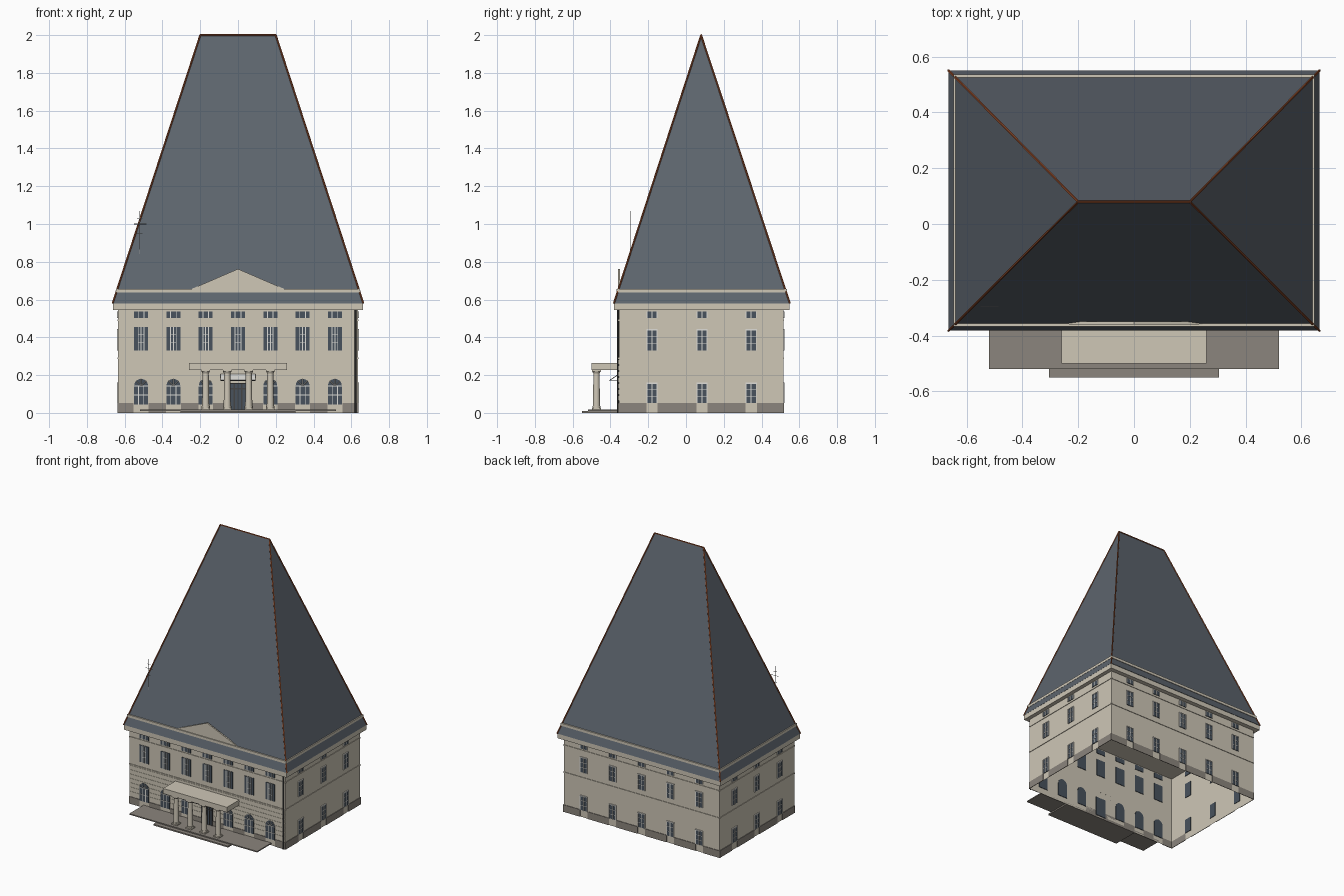
import bpy, bmesh
from math import pi, cos, sin, radians
from mathutils import Matrix, Vector

cube = bpy.data.objects.get("Cube")
if cube:
    bpy.data.objects.remove(cube)


def material(name, rgb):
    m = bpy.data.materials.new(name)
    m.use_nodes = True
    color = (*rgb, 1)
    m.diffuse_color = color
    m.node_tree.nodes["Principled BSDF"].inputs["Base Color"].default_value = color
    return m


CREAM = material("cream_plaster", (.62, .57, .47))
SLATE = material("slate", (.11, .13, .155))
STONE = material("grey_stone", (.26, .235, .205))
GLASS = material("window_glass", (.065, .085, .11))
WHITE = material("white_frame", (.74, .73, .69))
COPPER = material("copper_ridge", (.30, .075, .025))
METAL = material("dark_metal", (.06, .06, .06))
IRON = material("pale_metal", (.3, .3, .3))


def finish(name, bm, mat, mtx=Matrix(), smooth=False):
    bmesh.ops.recalc_face_normals(bm, faces=bm.faces)
    me = bpy.data.meshes.new(name)
    bm.to_mesh(me)
    bm.free()
    me.materials.append(mat)
    ob = bpy.data.objects.new(name, me)
    ob.matrix_world = mtx
    bpy.context.collection.objects.link(ob)
    if smooth:
        bpy.ops.object.select_all(action='DESELECT')
        ob.select_set(True)
        bpy.context.view_layer.objects.active = ob
        bpy.ops.object.shade_smooth_by_angle(angle=radians(40))
    return ob


def box(bm, x0, x1, y0, y1, z0, z1):
    m = Matrix.Translation(((x0 + x1) / 2, (y0 + y1) / 2, (z0 + z1) / 2))
    size = Matrix.Diagonal((x1 - x0, y1 - y0, z1 - z0, 1))
    return bmesh.ops.create_cube(bm, size=1, matrix=m @ size)["verts"]


def rod(bm, a, b, r, sides=6, r2=None):
    a, b = Vector(a), Vector(b)
    d = b - a
    m = Matrix.Translation((a + b) / 2) @ d.to_track_quat('Z', 'Y').to_matrix().to_4x4()
    bmesh.ops.create_cone(bm, cap_ends=True, segments=sides, radius1=r,
                          radius2=r if r2 is None else r2, depth=d.length, matrix=m)


def prism(bm, outline, y0, y1):
    face = bm.faces.new([bm.verts.new((x, y0, z)) for x, z in outline])
    new = bmesh.ops.extrude_face_region(bm, geom=[face])["geom"]
    moved = [v for v in new if isinstance(v, bmesh.types.BMVert)]
    bmesh.ops.translate(bm, vec=(0, y1 - y0, 0), verts=moved)


def boxes(name, mat, *dims, mtx=Matrix()):
    bm = bmesh.new()
    for d in dims:
        box(bm, *d)
    return finish(name, bm, mat, mtx)


HX, Y0, Y1, CY = .634, -.355, .515, .08
HY = (Y1 - Y0) / 2

# Walls, open below
bm = bmesh.new()
box(bm, -HX, HX, Y0, Y1, 0, .55)
bmesh.ops.delete(bm, geom=[f for f in bm.faces if abs(f.normal.z) > .9], context='FACES')
finish("walls", bm, CREAM)

# Cornice and roof
boxes("cornice", CREAM, (-.663, .663, -.381, .547, .545, .58))
bm = bmesh.new()
ends = [(-.2, CY, 2), (.2, CY, 2)]
corners = [(-.664, -.382, .58), (.664, -.382, .58), (.664, .55, .58), (-.664, .55, .58)]
a, b, c, d, l, r = [bm.verts.new(p) for p in corners + ends]
for f in ((a, b, r, l), (b, c, r), (c, d, l, r), (d, a, l), (d, c, b, a)):
    bm.faces.new(f)
finish("roof", bm, SLATE)
boxes("roof_band", CREAM, (-.647, .647, -.367, .535, .637, .656))

bm = bmesh.new()
for corner, end in zip(corners, (ends[0], ends[1], ends[1], ends[0])):
    rod(bm, corner, end, .005)
rod(bm, *ends, .005)
finish("ridge_caps", bm, COPPER)

bm = bmesh.new()
prism(bm, [(-.26, .65), (.26, .65), (0, .762)], -.36, -.35)
finish("pediment", bm, CREAM)

# Aerial on the roof
bm = bmesh.new()
rod(bm, (-.52, -.295, .83), (-.52, -.295, 1.07), .002)
rod(bm, (-.55, -.295, 1), (-.485, -.295, 1), .0015)
for z in (.95, 1.03):
    rod(bm, (-.535, -.295, z), (-.505, -.295, z), .0015)
finish("aerial", bm, IRON)


# Windows: built in a wall frame where -y points outward
def window(glass, frame, u, z0, z1, w, bars, rows):
    box(glass, u - w / 2, u + w / 2, -.004, .004, z0, z1)
    for x in bars:
        box(frame, u + x - .0025, u + x + .0025, -.007, 0, z0, z1)
    for i in range(1, rows):
        z = z0 + (z1 - z0) * i / rows
        lo, hi = min(bars), max(bars)
        box(frame, u + lo, u + hi, -.006, 0, z - .0015, z + .0015)


def arched(glass, frame, u):
    rad, spring = .037, .143
    arch = [(u + rad * cos(pi * i / 12), spring + rad * sin(pi * i / 12)) for i in range(13)]
    prism(glass, arch + [(u - rad, .045), (u + rad, .045)], -.004, .004)
    for x in (-.014, .014):
        box(frame, u + x - .0025, u + x + .0025, -.007, 0, .045, spring)
    for z in (.095, spring):
        box(frame, u - rad, u + rad, -.007, 0, z - .002, z + .002)
    for i in (1, 2, 3):
        t = pi * i / 4
        rod(frame, (u, -.004, spring), (u + rad * cos(t), -.004, spring + rad * sin(t)), .002, 4)


def wall(name, place, half, columns, gap, front=False):
    glass, frame, plinth, course = [bmesh.new() for _ in range(4)]
    for u in columns:
        if front:
            window(glass, frame, u, .33, .455, .074, (-.015, 0, .015), 3)
            window(glass, frame, u, .503, .537, .074, (-.015, .015), 1)
            if u:
                arched(glass, frame, u)
        else:
            edges = (-.027, 0, .027)
            window(glass, frame, u, .33, .44, .058, edges, 3)
            window(glass, frame, u, .503, .537, .058, edges, 1)
            window(glass, frame, u, .052, .157, .058, edges, 3)
            for z in (.44, .157):
                box(frame, u - .03, u + .03, -.007, 0, z - .003, z + .003)
    # Plinth blocks between the window bays
    stops = [-half - .003] + [u + s * gap / 2 for u in columns for s in (-1, 1)] + [half + .003]
    for x0, x1 in zip(stops[::2], stops[1::2]):
        box(plinth, x0, x1, -.004, 0, 0, .052)
    # String courses
    for z in (.29, .49):
        box(course, -half, half, -.004, 0, z - .004, z + .004)
    if front:
        for i in range(7):
            z = .065 + i * .032
            box(course, -half, half, -.002, 0, z, z + .026)
    finish(name + "_glass", glass, GLASS, place)
    finish(name + "_window_frames", frame, WHITE, place)
    finish(name + "_plinth", plinth, STONE, place)
    finish(name + "_courses", course, CREAM, place)


def place(x, y, deg):
    return Matrix.Translation((x, y, 0)) @ Matrix.Rotation(radians(deg), 4, 'Z')


side = [-.26, .005, .265]
wall("front", place(0, Y0, 0), HX, [i * .171 for i in range(-3, 4)], .078, True)
wall("back", place(0, Y1, 180), HX, [i * .235 for i in range(-2, 3)], .06)
wall("left", place(HX, CY, 90), HY, side, .06)
wall("right", place(-HX, CY, -90), HY, [-u for u in reversed(side)], .06)

# Entrance door
boxes("door", GLASS, (-.042, .042, -.361, -.351, .015, .155))
boxes("door_frame", METAL,
      *[(x - .003, x + .003, -.364, -.355, .015, .155) for x in (-.042, -.02, 0, .02, .042)],
      (-.045, .045, -.364, -.355, .125, .131), (-.045, .045, -.364, -.355, .152, .158))

# Canopy over the door
bm = bmesh.new()
for x in (-.09, -.045, 0, .045, .09):
    rod(bm, (x, Y0, .205), (x, -.405, .172), .002)
    rod(bm, (x, Y0, .172), (x, -.405, .172), .0015)
rod(bm, (-.092, -.405, .172), (.092, -.405, .172), .002)
finish("canopy_bars", bm, METAL)
bm = bmesh.new()
bm.faces.new([bm.verts.new(p) for p in ((-.09, Y0, .207), (-.09, -.405, .174),
                                        (.09, -.405, .174), (.09, Y0, .207))])
finish("canopy_pane", bm, WHITE)

# Portico
boxes("portico_roof", CREAM, (-.26, .26, -.5, Y0, .227, .265))
bm = bmesh.new()
for x in (-.171, -.057, .057, .171):
    y = -.474
    box(bm, x - .023, x + .023, y - .023, y + .023, .016, .026)
    rod(bm, (x, y, .026), (x, y, .036), .022, 16)
    rod(bm, (x, y, .036), (x, y, .208), .019, 16, .016)
    rod(bm, (x, y, .208), (x, y, .219), .016, 16, .022)
    box(bm, x - .023, x + .023, y - .023, y + .023, .219, .227)
finish("portico_columns", bm, CREAM, smooth=True)

# Terrace and step
boxes("terrace", STONE, (-.52, .52, -.52, Y0, .01, .018))
boxes("step", STONE, (-.304, .304, -.55, Y0, 0, .01))

# Drainpipe
bm = bmesh.new()
rod(bm, (.622, -.36, 0), (.622, -.36, .545), .005, 8)
finish("drainpipe", bm, METAL)
